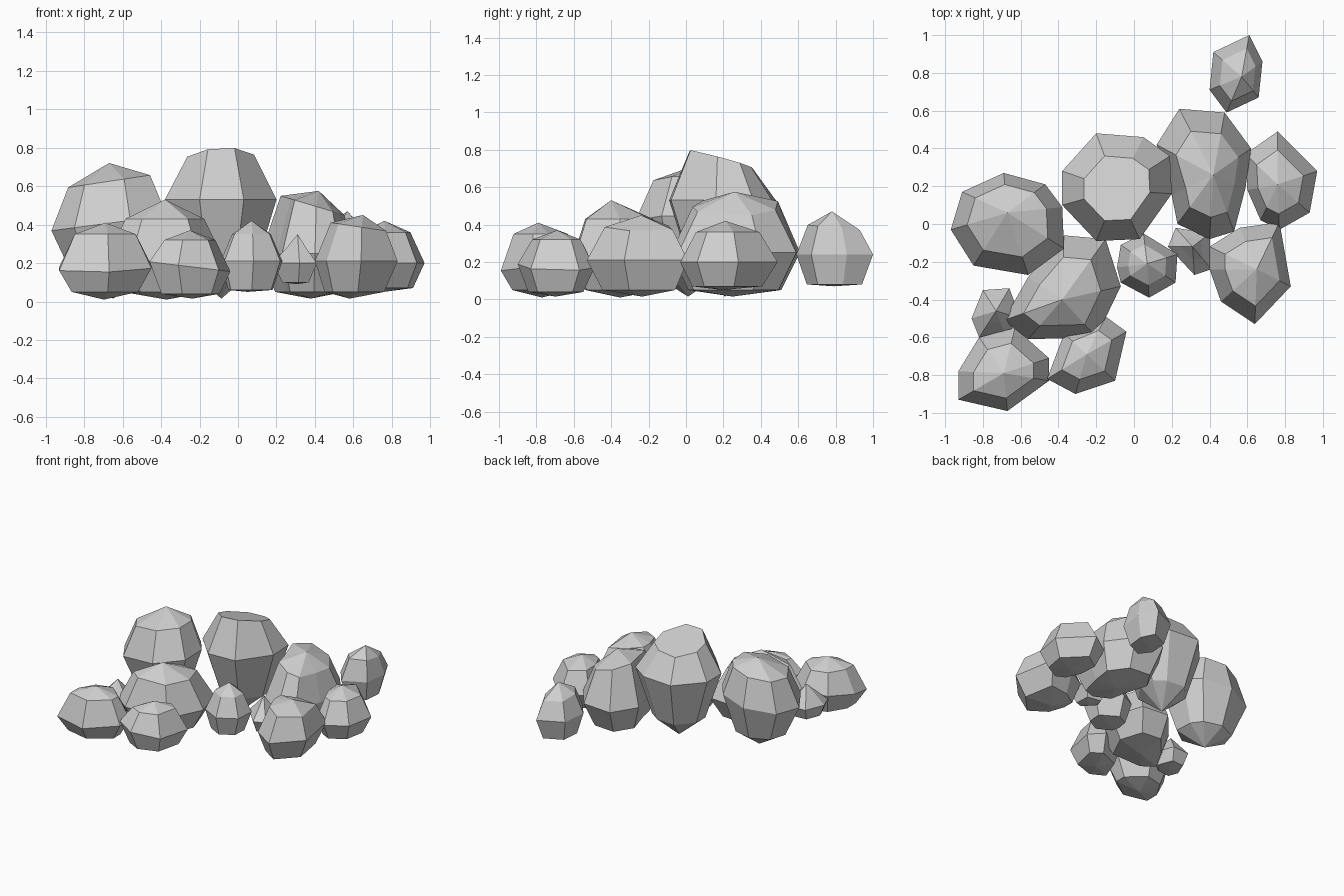
import bpy
import bmesh
from mathutils import Vector

cube = bpy.data.objects.get("Cube")
if cube:
    bpy.data.objects.remove(cube, do_unlink=True)

# One plain grey stone colour for every boulder
stone = bpy.data.materials.new("stone_grey")
stone.use_nodes = True
grey = (0.62, 0.62, 0.62, 1)
stone.diffuse_color = grey
stone.node_tree.nodes["Principled BSDF"].inputs["Base Color"].default_value = grey


def boulder(name, girth, peak, waist, shoulder, top_width=0.63,
            foot=0.05, foot_width=0.72, base=0.015,
            lean=(0, 0), crown=(0, 0), flat_top=False):
    """Faceted boulder: a girth outline narrowing to a peak and to a shallow foot.

    lean and crown tilt the girth and shoulder rings; flat_top drops the peak."""
    bm = bmesh.new()
    peak = Vector(peak)
    middle = sum((Vector(p) for p in girth), Vector((0, 0))) / len(girth)

    def ring(centre, width, height, tilt=(0, 0)):
        verts = []
        for point in girth:
            offset = (Vector(point) - centre) * width
            verts.append(bm.verts.new((*(centre + offset),
                                       height + offset.dot(Vector(tilt)))))
        return verts

    def skin(lower, upper):
        for i in range(len(lower)):
            j = (i + 1) % len(lower)
            bm.faces.new((lower[i], lower[j], upper[j], upper[i]))

    def fan(loop, tip):
        tip = bm.verts.new(tip)
        for i in range(len(loop)):
            bm.faces.new((loop[i], loop[(i + 1) % len(loop)], tip))

    low = ring(middle, foot_width, foot)
    belt = ring(middle, 1, waist, lean)
    high = ring(peak.xy, top_width, shoulder, crown)
    skin(low, belt)
    skin(belt, high)
    fan(low, (*middle, base))
    if flat_top:
        bm.faces.new(high)
    else:
        fan(high, peak)

    bmesh.ops.recalc_face_normals(bm, faces=bm.faces)
    mesh = bpy.data.meshes.new(name)
    bm.to_mesh(mesh)
    bm.free()
    mesh.materials.append(stone)
    bpy.context.collection.objects.link(bpy.data.objects.new(name, mesh))


# Three big boulders along the back
boulder("right_back_boulder",
        [(-.97, -.03), (-.85, -.22), (-.56, -.27), (-.37, -.13),
         (-.38, .09), (-.47, .21), (-.69, .27), (-.91, .17)],
        peak=(-.67, .06, .72), waist=.41, shoulder=.625, top_width=.71,
        foot=.13, foot_width=.65, base=.015, lean=(.13, 0), crown=(.15, 0))
boulder("tall_middle_boulder",
        [(-.38, .1), (-.2, -.09), (.03, -.08), (.2, .16),
         (.19, .36), (.05, .46), (-.2, .48), (-.38, .28)],
        peak=(-.09, .18, .75), waist=.53, shoulder=.75, top_width=.6,
        foot=.17, foot_width=.62, base=.015, crown=(.06, -.28), flat_top=True)
boulder("left_back_boulder",
        [(.2, .15), (.23, .0), (.4, -.08), (.53, -.04), (.59, .19),
         (.62, .4), (.48, .59), (.24, .61), (.12, .42)],
        peak=(.42, .26, .575), waist=.25, shoulder=.49, top_width=.66,
        crown=(-.3, 0))

# Outlying stones on the left side
boulder("far_back_stone",
        [(.4, .71), (.49, .59), (.66, .67), (.68, .86), (.61, 1), (.42, .91)],
        peak=(.57, .78, .47), waist=.24, shoulder=.385, top_width=.68,
        foot=.08, base=.07, crown=(0, -.1))
boulder("left_edge_stone",
        [(.6, .18), (.67, .02), (.77, -.03), (.93, .06), (.97, .28),
         (.76, .49), (.59, .37)],
        peak=(.76, .21, .42), waist=.2, shoulder=.36, top_width=.65,
        foot=.07, base=.05)
boulder("left_front_boulder",
        [(.4, -.12), (.4, -.24), (.46, -.41), (.64, -.53), (.83, -.33),
         (.77, .01), (.56, -.02)],
        peak=(.65, -.24, .45), waist=.21, shoulder=.385, top_width=.67,
        crown=(-.15, 0))

# Small filler stones near the middle
boulder("left_filler_stone",
        [(.18, -.12), (.32, -.27), (.41, -.24), (.4, -.05), (.22, -.02)],
        peak=(.31, -.12, .35), waist=.2, shoulder=.27, top_width=.5,
        foot=.1, foot_width=.6, base=.09)
boulder("centre_filler_stone",
        [(-.09, -.23), (-.07, -.31), (.08, -.39), (.22, -.31),
         (.23, -.16), (.05, -.05), (-.07, -.11)],
        peak=(.07, -.21, .42), waist=.21, shoulder=.35, foot=.06, base=.05)
boulder("right_filler_stone",
        [(-.86, -.5), (-.82, -.6), (-.68, -.59), (-.6, -.5),
         (-.66, -.34), (-.8, -.35)],
        peak=(-.73, -.46, .33), waist=.18, shoulder=.26, top_width=.48,
        foot=.09, base=.08)

# Front group on the right side
boulder("right_middle_boulder",
        [(-.69, -.51), (-.56, -.61), (-.2, -.6), (-.07, -.33),
         (-.15, -.08), (-.37, -.06), (-.56, -.28)],
        peak=(-.38, -.4, .53), waist=.21, shoulder=.43, top_width=.66, base=.01)
boulder("right_front_boulder",
        [(-.93, -.78), (-.93, -.93), (-.67, -.99), (-.45, -.83),
         (-.45, -.71), (-.63, -.55), (-.82, -.6)],
        peak=(-.69, -.79, .41), waist=.18, shoulder=.35, top_width=.66,
        base=.01, lean=(0, .12))
boulder("front_stone",
        [(-.46, -.82), (-.31, -.9), (-.1, -.83), (-.04, -.57),
         (-.15, -.49), (-.37, -.58)],
        peak=(-.25, -.69, .37), waist=.18, shoulder=.32, foot=.04,
        lean=(-.12, 0))
